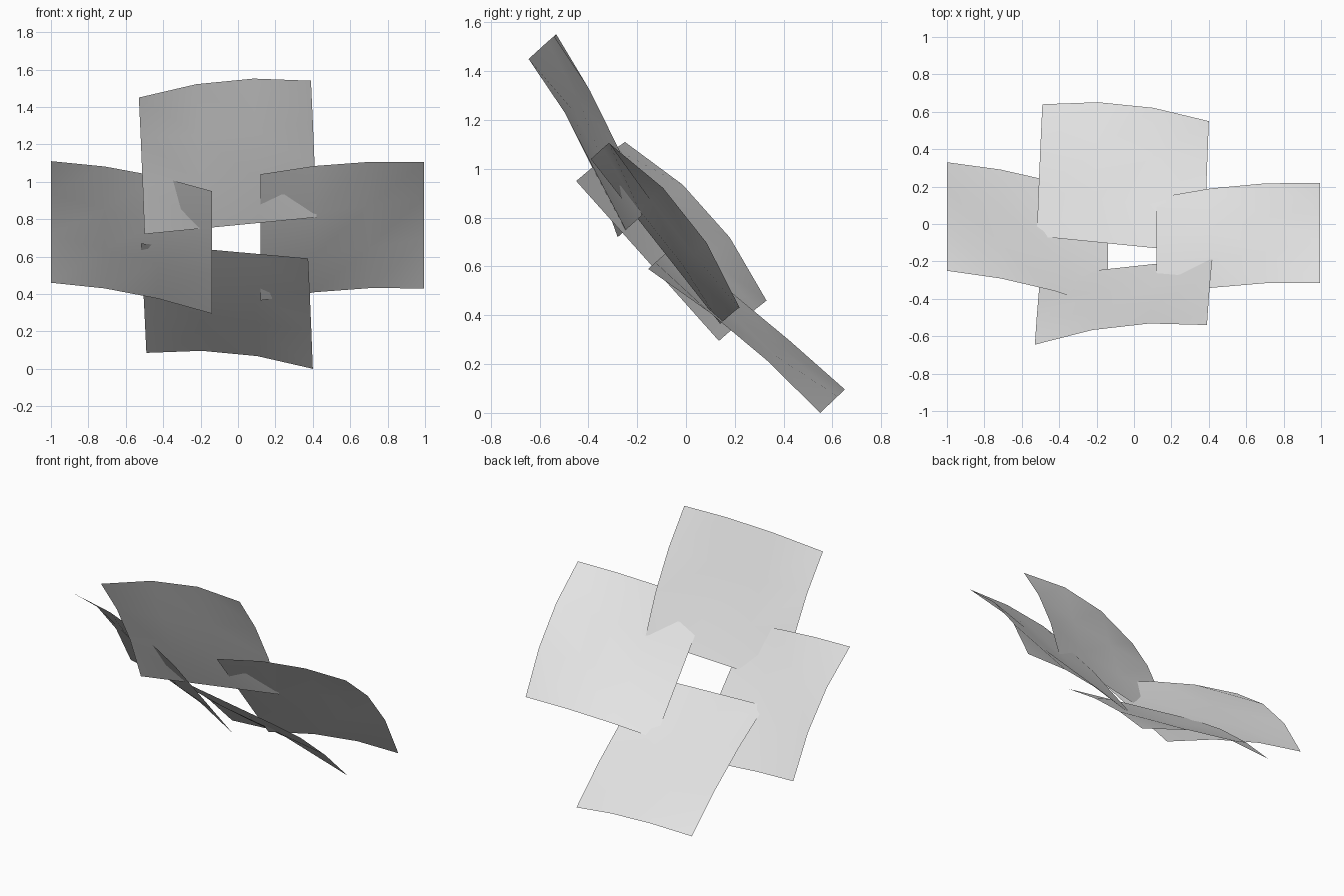
import bpy
from mathutils import Vector

cube = bpy.data.objects.get("Cube")
if cube:
    bpy.data.objects.remove(cube, do_unlink=True)

# One plain pale grey for every panel
grey = bpy.data.materials.new("pale_grey")
grey.use_nodes = True
colour = (0.8, 0.8, 0.8, 1)
grey.diffuse_color = colour
grey.node_tree.nodes["Principled BSDF"].inputs["Base Color"].default_value = colour

UP = Vector((0, 0.72, 0.69))      # shared bulge direction of the tilted ring
STEPS = 3
CROWN = (0, -0.1, 0.35, 1)        # growth of the middle bulge from inner to outer edge


def arch(t):
    """Bow that is zero at both ends and one at the thirds."""
    return 4.5 * t * (1 - t)


def panel(name, inner_a, inner_b, outer_a, outer_b, edge_bow=0.06, side_bow=0.036):
    """Sheet with a nearly flat middle, bowed outer edge and lifted side edges."""
    ia, ib, oa, ob = map(Vector, (inner_a, inner_b, outer_a, outer_b))
    verts, faces = [], []
    for j in range(STEPS + 1):
        v = j / STEPS
        for i in range(STEPS + 1):
            u = i / STEPS
            p = ia.lerp(ib, u).lerp(oa.lerp(ob, u), v)
            on_side = i in (0, STEPS)
            bow = side_bow * arch(v) if on_side else edge_bow * CROWN[j]
            verts.append(p + UP * bow)
    row = STEPS + 1
    # Wind the faces so that they look along the bulge direction
    flip = (ib - ia).cross(oa - ia).dot(UP) < 0
    for j in range(STEPS):
        for i in range(STEPS):
            k = j * row + i
            f = [k, k + 1, k + row + 1, k + row]
            faces.append(f[::-1] if flip else f)
    mesh = bpy.data.meshes.new(name)
    mesh.from_pydata(verts, [], faces)
    mesh.materials.append(grey)
    mesh.shade_smooth()
    obj = bpy.data.objects.new(name, mesh)
    bpy.context.collection.objects.link(obj)


# Four overlapping panels around the central gap
panel("upper_panel", (-0.50, -0.28, 0.72), (0.42, -0.18, 0.81),
      (-0.53, -0.645, 1.45), (0.39, -0.54, 1.54))
panel("lower_panel", (-0.52, -0.065, 0.67), (0.375, -0.155, 0.59),
      (-0.49, 0.64, 0.085), (0.40, 0.55, 0.0), edge_bow=0.057, side_bow=0.025)
panel("right_panel", (-0.14, -0.45, 0.95), (-0.14, 0.135, 0.295),
      (-1.0, -0.25, 1.11), (-1.0, 0.33, 0.46))
panel("left_panel", (0.12, -0.39, 1.04), (0.12, 0.14, 0.365),
      (0.995, -0.315, 1.105), (0.995, 0.22, 0.43), side_bow=0.033)
